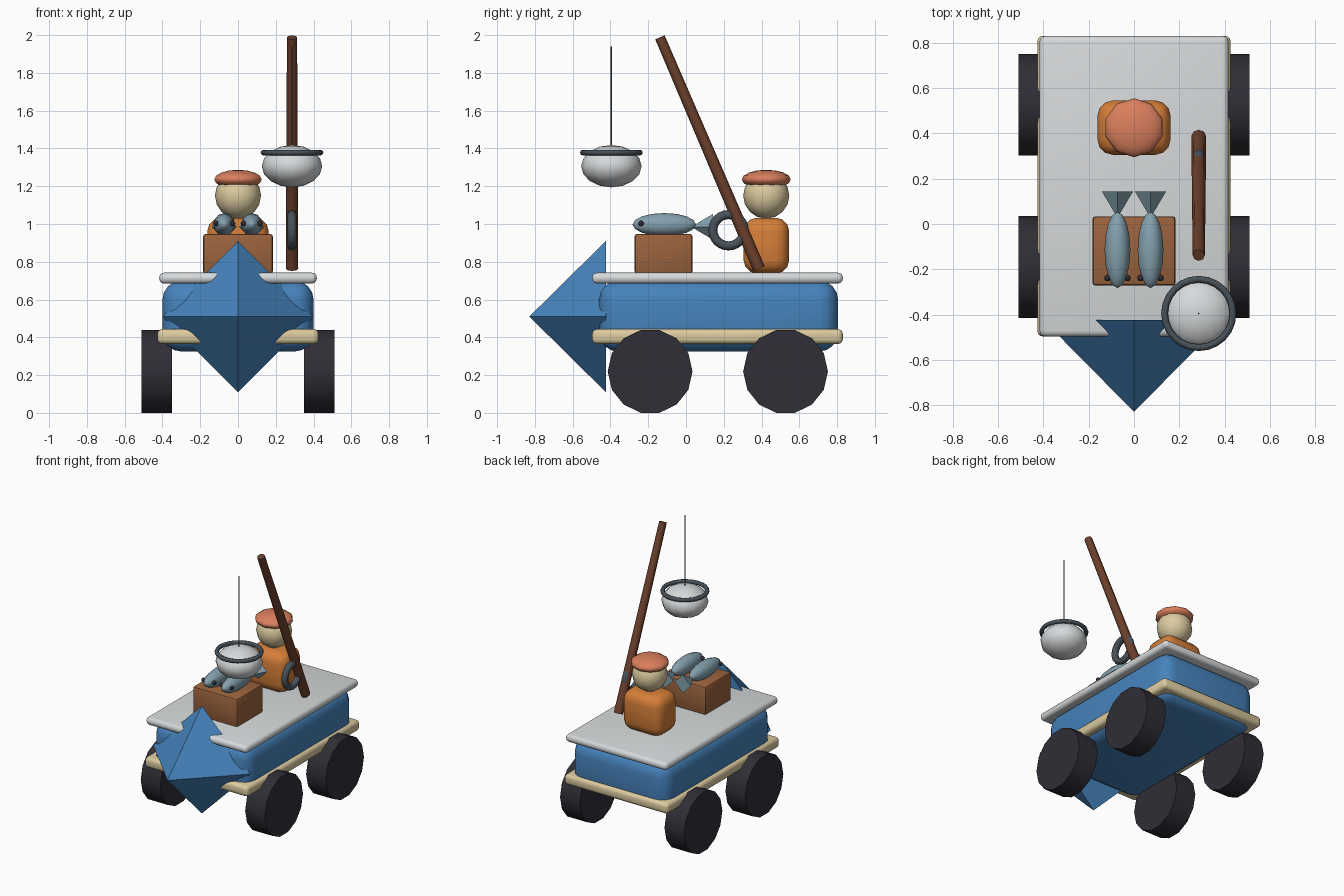
import bpy, bmesh, math
from mathutils import Vector

if "Cube" in bpy.data.objects:
    bpy.data.objects.remove(bpy.data.objects["Cube"])

HALF_PI = math.pi / 2


def material(name, r, g, b):
    lin = [((c / 255 + 0.055) / 1.055) ** 2.4 for c in (r, g, b)]
    m = bpy.data.materials.new(name)
    m.diffuse_color = (*lin, 1)
    m.use_nodes = True
    m.node_tree.nodes["Principled BSDF"].inputs["Base Color"].default_value = m.diffuse_color
    return m


BLUE = material("hull_blue", 70, 131, 188)
WHITE = material("pale_grey", 214, 217, 219)
CREAM = material("cream", 220, 203, 160)
TYRE = material("tyre_black", 47, 46, 54)
CRATE = material("crate_brown", 155, 99, 61)
ORANGE = material("coat_orange", 213, 126, 56)
HAT = material("hat_coral", 218, 127, 93)
FISH = material("fish_blue_grey", 132, 160, 173)
SLATE = material("slate", 72, 82, 90)
WOOD = material("rod_brown", 108, 64, 44)


def finish(name, mat, angle=40):
    ob = bpy.context.object
    ob.name = name
    ob.data.materials.append(mat)
    if angle:
        bpy.ops.object.shade_smooth_by_angle(angle=math.radians(angle))
    return ob


def box(name, mat, lo, hi, bevel, segments=3):
    """Rounded box between two corners."""
    lo, hi = Vector(lo), Vector(hi)
    bpy.ops.mesh.primitive_cube_add(size=1)
    me = bpy.context.object.data
    bm = bmesh.new()
    bm.from_mesh(me)
    for v in bm.verts:
        v.co = (lo + hi) / 2 + v.co * (hi - lo)
    bmesh.ops.bevel(bm, geom=bm.edges[:], offset=bevel, segments=segments,
                    profile=0.5, affect='EDGES')
    bm.to_mesh(me)
    bm.free()
    return finish(name, mat)


def ball(name, mat, loc, scale, rot=(0, 0, 0), segments=12, rings=8, angle=60):
    bpy.ops.mesh.primitive_uv_sphere_add(segments=segments, ring_count=rings, radius=1,
                                         location=loc, rotation=rot)
    bpy.context.object.scale = scale
    return finish(name, mat, angle)


def cone(name, mat, loc, radius, depth, tip=0, rot=(0, 0, 0), sides=4, angle=0):
    bpy.ops.mesh.primitive_cone_add(vertices=sides, radius1=radius, radius2=tip, depth=depth,
                                    location=loc, rotation=rot)
    return finish(name, mat, angle)


def ring(name, mat, loc, major, minor, rot=(0, 0, 0)):
    bpy.ops.mesh.primitive_torus_add(major_radius=major, minor_radius=minor, major_segments=24,
                                     minor_segments=8, location=loc, rotation=rot)
    return finish(name, mat, 60)


# Boat body: hull, pointed prow, rub rail and deck
box("hull", BLUE, (-0.40, -0.46, 0.325), (0.40, 0.805, 0.70), 0.10, 4)
cone("prow", BLUE, (0, -0.627, 0.51), 0.40, 0.405, rot=(HALF_PI, 0, 0))
box("rub_rail", CREAM, (-0.427, -0.497, 0.365), (0.427, 0.83, 0.443), 0.025)
box("deck", WHITE, (-0.417, -0.497, 0.685), (0.417, 0.83, 0.742), 0.025)

# Four wheels
for side in (-1, 1):
    for label, y in (("front", -0.19), ("rear", 0.527)):
        cone(f"{label}_wheel", TYRE, (side * 0.43, y, 0.2195), 0.2245, 0.162, 0.2245,
             (0, HALF_PI, 0), 14, 40)

# Seated sailor
box("sailor_body", ORANGE, (-0.162, 0.305, 0.738), (0.162, 0.546, 1.033), 0.07)
ball("sailor_head", CREAM, (0, 0.425, 1.15), (0.122, 0.122, 0.122))
ball("sailor_hat", HAT, (0, 0.425, 1.236), (0.132, 0.13, 0.051), segments=10)

# Crate with two fish on top
box("crate", CRATE, (-0.184, -0.272, 0.735), (0.184, 0.034, 0.948), 0.014, 2)
for x in (-0.073, 0.073):
    ball("fish_body", FISH, (x, -0.115, 0.997), (0.057, 0.061, 0.168), (HALF_PI, 0, 0))
    cone("fish_tail", FISH, (x, 0.085, 0.985), 0.068, 0.115, rot=(HALF_PI, 0, 0))
    for side in (-1, 1):
        ball("fish_eye", TYRE, (x + side * 0.044, -0.238, 1.003), (0.015,) * 3,
             segments=8, rings=6)

# Fishing rod leaning forward, with its reel
foot, top = Vector((0.286, 0.386, 0.764)), Vector((0.286, -0.138, 1.988))
lean = (top - foot).to_track_quat('Z', 'Y').to_euler()
cone("fishing_rod", WOOD, (foot + top) / 2, 0.033, (top - foot).length, 0.027, lean, 8, 50)
ring("reel", SLATE, (0.286, 0.225, 0.967), 0.083, 0.024, (0, HALF_PI, 0))

# Hanging float, collar and line
ball("float", WHITE, (0.286, -0.395, 1.306), (0.16, 0.16, 0.112))
ring("float_collar", SLATE, (0.286, -0.395, 1.378), 0.151, 0.015)
cone("fishing_line", SLATE, (0.286, -0.395, 1.66), 0.004, 0.56, 0.004, sides=6)
